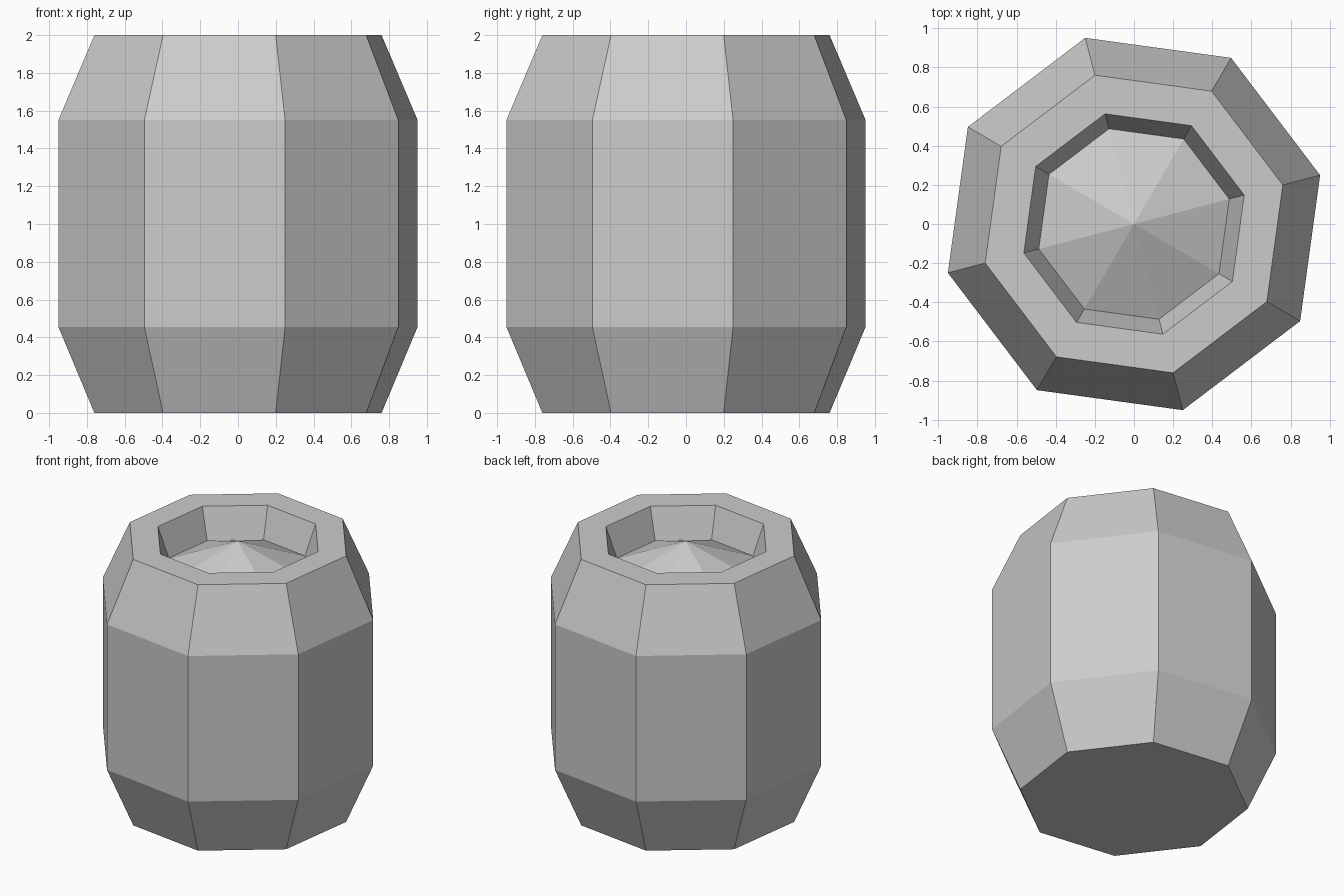
import bpy
import bmesh
from math import cos, sin, radians

cube = bpy.data.objects.get("Cube")
if cube:
    bpy.data.objects.remove(cube, do_unlink=True)

SIDES = 8
TURN = radians(14.7)

grey = bpy.data.materials.new("plain grey")
grey.use_nodes = True
colour = (0.6, 0.6, 0.6, 1.0)
grey.diffuse_color = colour
grey.node_tree.nodes["Principled BSDF"].inputs["Base Color"].default_value = colour

# Barrel profile (radius, height): outer wall, rim, then recess wall
profile = [(0.786, 0.0), (0.983, 0.455), (0.983, 1.55), (0.786, 2.0),
           (0.582, 2.0), (0.503, 1.775)]
APEX = 1.985

bm = bmesh.new()
rings = []
for radius, z in profile:
    angles = [TURN + radians(360 * i / SIDES) for i in range(SIDES)]
    rings.append([bm.verts.new((radius * cos(a), radius * sin(a), z)) for a in angles])

# Flat base
bm.faces.new(rings[0][::-1])

# Walls, rim and recess
for low, high in zip(rings, rings[1:]):
    for i in range(SIDES):
        j = (i + 1) % SIDES
        bm.faces.new((low[i], low[j], high[j], high[i]))

# Raised pyramid inside the recess
tip = bm.verts.new((0, 0, APEX))
for i in range(SIDES):
    bm.faces.new((rings[-1][i], rings[-1][(i + 1) % SIDES], tip))

bmesh.ops.recalc_face_normals(bm, faces=bm.faces)
mesh = bpy.data.meshes.new("barrel")
bm.to_mesh(mesh)
bm.free()
mesh.materials.append(grey)
barrel = bpy.data.objects.new("barrel", mesh)
bpy.context.collection.objects.link(barrel)
